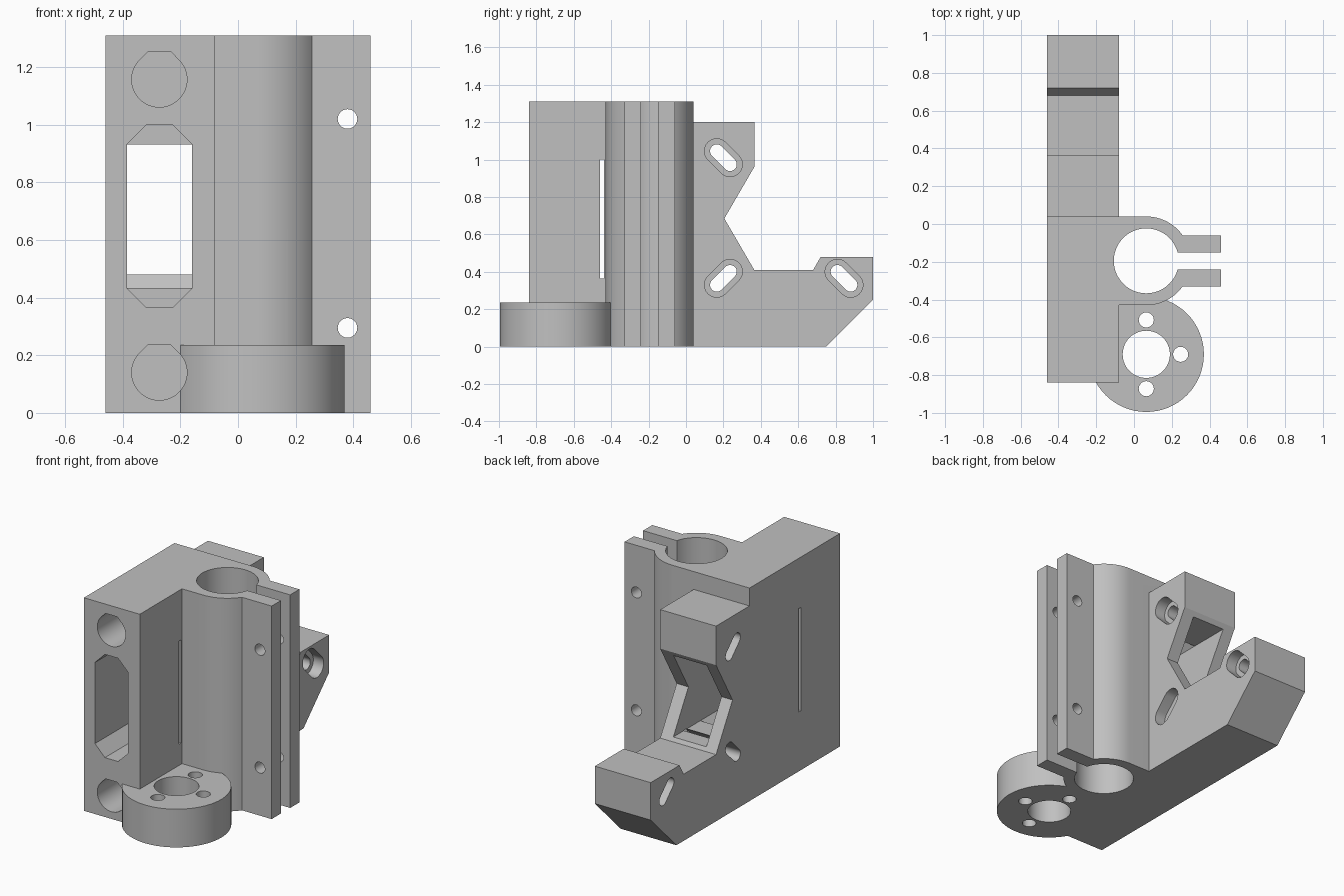
import bpy, bmesh
from math import sin, cos, radians
from mathutils import Vector

if "Cube" in bpy.data.objects:
    bpy.data.objects.remove(bpy.data.objects["Cube"])

grey = bpy.data.materials.new("plain grey plastic")
grey.use_nodes = True
grey.diffuse_color = (0.53, 0.53, 0.53, 1)
grey.node_tree.nodes["Principled BSDF"].inputs["Base Color"].default_value = grey.diffuse_color


def arc(cx, cy, r, start=0, end=360, steps=48):
    """Points on an arc; a full turn leaves out the repeated last point."""
    count = steps if end - start == 360 else steps + 1
    angles = [radians(start + (end - start) * i / steps) for i in range(count)]
    return [(cx + r * cos(a), cy + r * sin(a)) for a in angles]


def slot(cx, cy, r, tilt, half=0.05):
    """Rounded slot outline lying along the tilt angle."""
    dx, dy = half * cos(radians(tilt)), half * sin(radians(tilt))
    return (arc(cx + dx, cy + dy, r, tilt - 90, tilt + 90, 14)
            + arc(cx - dx, cy - dy, r, tilt + 90, tilt + 270, 14))


def rect(a, b, c, d):
    return [(a, c), (b, c), (b, d), (a, d)]


def prism(name, outline, axis, low, high):
    """Extrude a flat outline along an axis."""
    place = {"x": lambda p, t: (t, p[0], p[1]),
             "y": lambda p, t: (p[0], t, p[1]),
             "z": lambda p, t: (p[0], p[1], t)}[axis]
    bm = bmesh.new()
    face = bm.faces.new([bm.verts.new(place(p, low)) for p in outline])
    made = bmesh.ops.extrude_face_region(bm, geom=[face])["geom"]
    verts = [v for v in made if isinstance(v, bmesh.types.BMVert)]
    bmesh.ops.translate(bm, verts=verts, vec=Vector(place((0, 0), high - low)))
    bmesh.ops.recalc_face_normals(bm, faces=bm.faces)
    mesh = bpy.data.meshes.new(name)
    bm.to_mesh(mesh)
    bm.free()
    mesh.materials.append(grey)
    obj = bpy.data.objects.new(name, mesh)
    bpy.context.collection.objects.link(obj)
    return obj


def combine(body, other, operation):
    mod = body.modifiers.new(operation, "BOOLEAN")
    mod.operation, mod.solver, mod.object = operation, "EXACT", other
    bpy.context.view_layer.objects.active = body
    bpy.ops.object.modifier_apply(modifier=mod.name)
    bpy.data.objects.remove(other)


HEIGHT = 1.31
LEFT, RIGHT = -0.46, -0.08
CX, CY = 0.065, -0.195
NUT_Y = -0.69

# Main block with the split round clamp and its two ears
plan = [(LEFT, -0.84), (RIGHT, -0.84), (RIGHT, -0.43)]
plan += arc(CX, CY, 0.235, -90, -35, 12)
plan += [(0.46, -0.33), (0.46, -0.24), (0.15, -0.24),
         (0.15, -0.15), (0.46, -0.15), (0.46, -0.06)]
plan += arc(CX, CY, 0.235, 35, 90, 12) + [(LEFT, 0.04)]
body = prism("carriage_body", plan, "z", 0, HEIGHT)

# Rear bracket with the notch and raised foot
side = [(0.02, 0), (0.75, 0), (1, 0.25), (1, 0.48), (0.72, 0.48), (0.68, 0.41),
        (0.365, 0.41), (0.205, 0.685), (0.365, 0.96), (0.365, 1.2), (0.02, 1.2)]
combine(body, prism("rear_bracket", side, "x", LEFT, RIGHT), "UNION")

# Round nut mount
combine(body, prism("nut_mount", arc(CX, NUT_Y, 0.305, steps=64), "z", 0, 0.235), "UNION")


def cut(outline, axis, low, high):
    combine(body, prism("cutter", outline, axis, low, high), "DIFFERENCE")


# Clamp bore and nut mount holes
cut(arc(CX, CY, 0.172), "z", -0.1, 1.5)
cut(arc(CX, NUT_Y, 0.125), "z", -0.1, 0.4)
for dx, dy in ((0, 0.182), (0, -0.182), (0.182, 0)):
    cut(arc(CX + dx, NUT_Y + dy, 0.04, steps=24), "z", -0.1, 0.4)

# Bolt holes through the ears
for z in (0.295, 1.02):
    cut(arc(0.38, z, 0.034, steps=24), "y", -0.38, 0)

# Blind rod sockets with flattened tops
for z in (0.14, 1.157):
    r = 0.096
    cut(arc(-0.273, z, r, 135, 405, 36) + [(-0.233, z + r), (-0.313, z + r)], "y", -1.1, 0)

# Chamfered front window, rear opening and thin cross slit
a, b, low, high, c = -0.385, -0.16, 0.365, 1.0, 0.068
window = [(a, low + c), (a + c, low), (b - c, low), (b, low + c),
          (b, high - c), (b - c, high), (a + c, high), (a, high - c)]
cut(window, "y", -0.9, 0.09)
cut(rect(a, b, low + c, high - c), "y", 0.05, 0.5)
cut(rect(-0.46, -0.438, low, high), "x", -0.6, -0.05)

# Tilted mounting slots with counterbores
for y, z, tilt in ((0.2, 1.01, -45), (0.2, 0.365, 45), (0.845, 0.365, -45)):
    cut(slot(y, z, 0.036, tilt), "x", -0.6, 0)
    cut(slot(y, z, 0.066, tilt), "x", RIGHT - 0.07, 0)

# Smooth the round walls, keep corners crisp
bpy.ops.object.select_all(action="DESELECT")
body.select_set(True)
bpy.context.view_layer.objects.active = body
bpy.ops.object.shade_smooth_by_angle(angle=radians(25))
